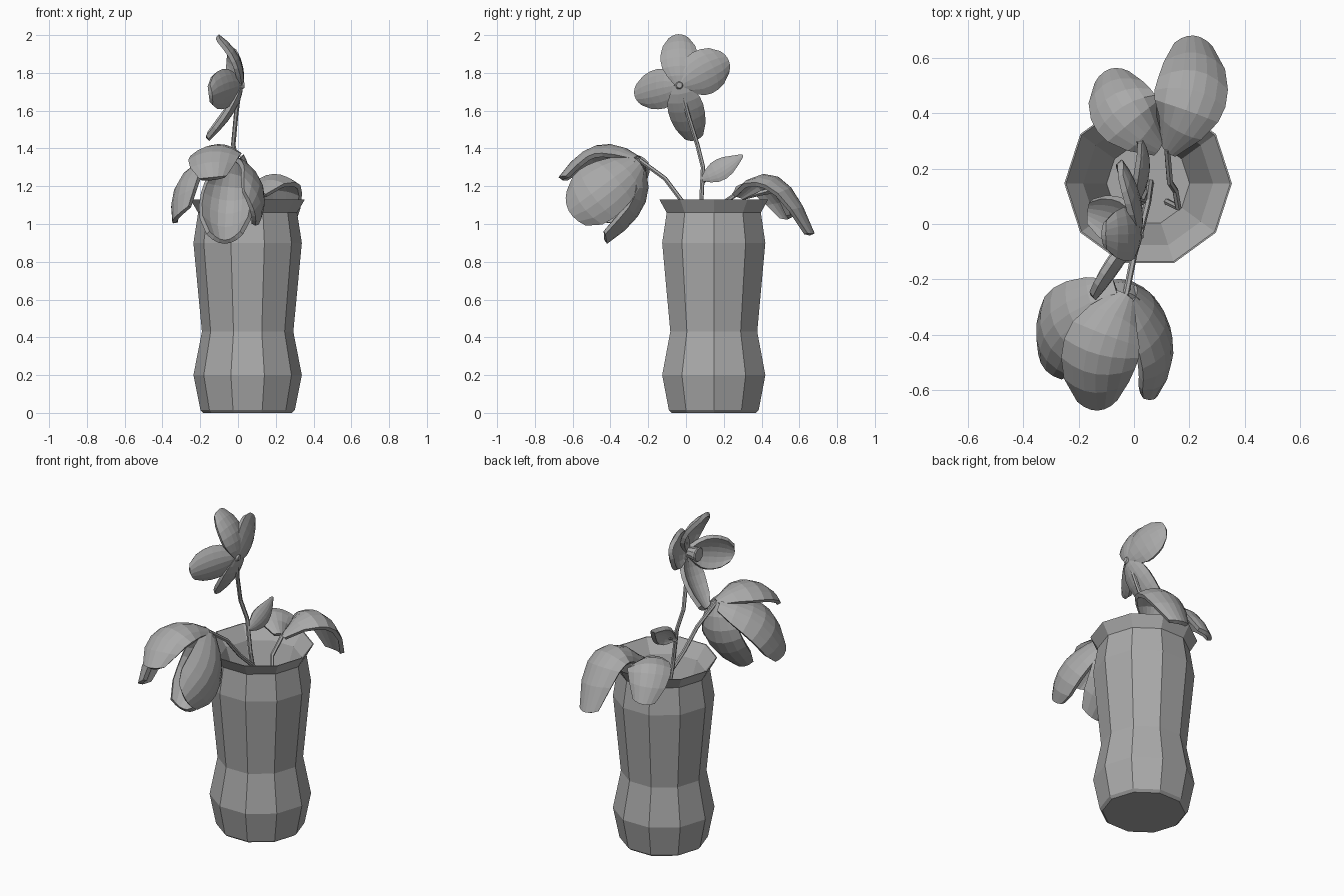
import bpy, bmesh, math
from mathutils import Vector

cube = bpy.data.objects.get("Cube")
if cube:
    bpy.data.objects.remove(cube)

grey = bpy.data.materials.new("grey")
grey.use_nodes = True
GREY = (0.4, 0.4, 0.4, 1)
grey.diffuse_color = GREY
grey.node_tree.nodes["Principled BSDF"].inputs["Base Color"].default_value = GREY

# Relative blade widths from base to tip
BLUNT = (.25, .66, .92, 1, .97, .84, .5)
BROAD = (.35, .7, .88, .97, 1, .95, .66)
POINTED = (.2, .65, .95, 1, .85, .5, .08)


def finish(bm, name):
    bmesh.ops.recalc_face_normals(bm, faces=bm.faces)
    mesh = bpy.data.meshes.new(name)
    bm.to_mesh(mesh)
    bm.free()
    mesh.materials.append(grey)
    ob = bpy.data.objects.new(name, mesh)
    bpy.context.collection.objects.link(ob)
    return ob


def loft(bm, rings):
    rows = [[bm.verts.new(p) for p in ring] for ring in rings]
    n = len(rows[0])
    for a, b in zip(rows, rows[1:]):
        for i in range(n):
            j = (i + 1) % n
            bm.faces.new((a[i], a[j], b[j], b[i]))
    bm.faces.new(rows[0])
    bm.faces.new(rows[-1])


def circle(center, radius, n, u=Vector((1, 0, 0)), v=Vector((0, 1, 0))):
    angles = [2 * math.pi * i / n for i in range(n)]
    return [center + radius * (u * math.cos(a) + v * math.sin(a)) for a in angles]


def curve_point(base, mid, tip, t):
    # quadratic curve passing through mid at t = 0.5
    c = 2 * mid - (base + tip) / 2
    return base * (1 - t) ** 2 + c * 2 * t * (1 - t) + tip * t * t


def petal(name, base, mid, tip, outward, width, cup=0.2, outline=BLUNT):
    """Cupped blade along a curve; the convex side faces outward."""
    base, mid, tip, outward = (Vector(p) for p in (base, mid, tip, outward))
    bm = bmesh.new()
    rows = []
    last = len(outline) - 1
    for i, w in enumerate(outline):
        t = i / last
        p = curve_point(base, mid, tip, t)
        tangent = curve_point(base, mid, tip, t + .01) - curve_point(base, mid, tip, t - .01)
        side = tangent.cross(outward).normalized()
        normal = side.cross(tangent).normalized()
        row = []
        for k in range(-3, 4):
            u = k / 3
            back = tangent.normalized() * (0.08 * width * u * u * t)
            row.append(bm.verts.new(p + side * (u * w * width / 2)
                                    - normal * (cup * width * w * u * u) - back))
        rows.append(row)
    for a, b in zip(rows, rows[1:]):
        for i in range(6):
            bm.faces.new((a[i], a[i + 1], b[i + 1], b[i]))
    mod = finish(bm, name).modifiers.new("thickness", 'SOLIDIFY')
    mod.thickness = 0.025
    mod.offset = 0


def stem(name, points, radius=0.012):
    pts = [Vector(p) for p in points]
    bm = bmesh.new()
    rings = []
    for i, p in enumerate(pts):
        d = (pts[min(i + 1, len(pts) - 1)] - pts[max(i - 1, 0)]).normalized()
        u = d.cross(Vector((0.9, 0.3, 0.1))).normalized()
        rings.append(circle(p, radius, 6, u, d.cross(u)))
    loft(bm, rings)
    finish(bm, name)


# Ten-sided vase: outer wall, flared sharp rim, then inner funnel
profile = [(.235, 0), (.25, .015), (.287, .2), (.242, .43), (.287, .9), (.262, 1.06),
           (.303, 1.13), (.297, 1.13), (.235, 1.05), (.15, .8)]
bm = bmesh.new()
loft(bm, [circle(Vector((.051, .147, z)), r, 10) for r, z in profile])
finish(bm, "vase")

# Stems
stem("tall_stem", [(.05, .13, .8), (.03, .08, 1.1), (0, .09, 1.3), (-.025, .06, 1.42),
                   (-.01, .01, 1.58), (.01, -.03, 1.73)])
stem("front_stem", [(.06, .15, .8), (.05, .08, 1.02), (.025, -.02, 1.12),
                    (0, -.11, 1.24), (-.03, -.26, 1.35)])
stem("back_stem", [(.12, .08, .8), (.16, .06, .98), (.15, .12, 1.02),
                   (.13, .15, 1.08), (.12, .27, 1.16)])
stem("leaf_stem", [(0, .09, 1.22), (.015, .11, 1.24), (.02, .14, 1.26)], .008)

# Small leaf on the tall stem
petal("small_leaf", (.01, .09, 1.24), (.04, .19, 1.295), (.02, .3, 1.36), (1, 0, .4), .11, .15, POINTED)

# Tall flower, opening toward -x
hub = (.015, -.03, 1.735)
petal("tall_petal_top", hub, (-.005, -.035, 1.88), (-.11, -.04, 1.995), (1, 0, .4), .19, .14)
petal("tall_petal_back", hub, (.01, .1, 1.805), (-.05, .22, 1.865), (1, .2, 0), .23, .15)
petal("tall_petal_front", hub, (-.055, -.15, 1.715), (-.145, -.265, 1.68), (1, -.5, 0), .2, .18)
petal("tall_petal_bottom", hub, (-.03, 0, 1.6), (-.16, .045, 1.45), (1, 0, -.4), .18, .15)

# Flower centre: round disc on the open side, small knob at the back
bm = bmesh.new()
Y, Z = Vector((0, 1, 0)), Vector((0, 0, 1))
loft(bm, [circle(Vector((x, -.035, 1.735)), r, 10, Y, Z)
          for x, r in [(.035, .015), (.01, .03), (-.045, .04), (-.06, .046), (-.066, .04)]])
finish(bm, "flower_centre")

# Drooping front flower
hub = (-.03, -.26, 1.35)
petal("front_petal_top", hub, (-.125, -.47, 1.405), (-.13, -.665, 1.24), (-.1, -.2, 1), .265)
petal("front_petal_left", (0, -.26, 1.33), (.12, -.44, 1.2), (.075, -.615, 1.07), (1, -.1, .25), .31,
      outline=BROAD)
petal("front_petal_right", (-.06, -.25, 1.35), (-.28, -.365, 1.26), (-.325, -.5, 1.03), (-1, -.2, .5), .29,
      outline=BROAD)
petal("front_petal_bottom", hub, (-.06, -.225, 1.12), (-.07, -.425, .905), (0, 1, -.2), .27, .25, BROAD)

# Drooping back flower
hub = (.12, .27, 1.15)
petal("back_petal_left", hub, (.21, .48, 1.24), (.215, .67, .945), (.15, .5, 1), .25)
petal("back_petal_right", (.09, .28, 1.15), (-.04, .42, 1.215), (-.085, .55, 1.03), (-.3, .5, 1), .235)
